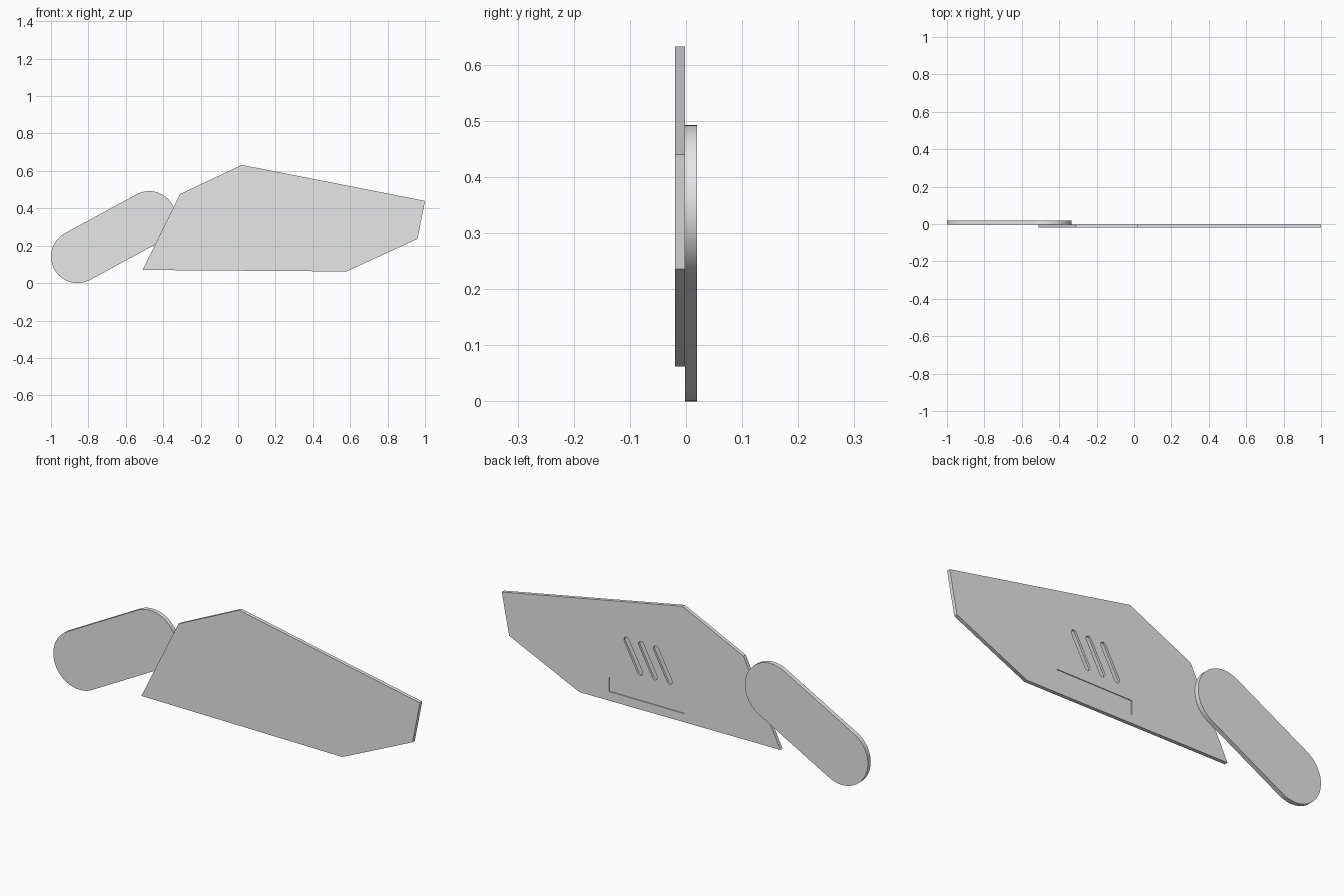
import bpy, bmesh
from math import radians, pi, cos, sin, atan2
from mathutils import Vector

default = bpy.data.objects.get("Cube")
if default:
    bpy.data.objects.remove(default)

# Single grey material
grey = bpy.data.materials.new("plain_grey")
grey.use_nodes = True
colour = (0.8, 0.8, 0.8, 1)
grey.diffuse_color = colour
grey.node_tree.nodes["Principled BSDF"].inputs["Base Color"].default_value = colour


def slab(name, outline, front, back):
    """Extrude an (x, z) outline from y = front to y = back."""
    bm = bmesh.new()
    face = bm.faces.new([bm.verts.new((x, front, z)) for x, z in outline])
    out = bmesh.ops.extrude_face_region(bm, geom=[face])
    moved = [v for v in out["geom"] if isinstance(v, bmesh.types.BMVert)]
    bmesh.ops.translate(bm, verts=moved, vec=(0, back - front, 0))
    bmesh.ops.recalc_face_normals(bm, faces=bm.faces)
    mesh = bpy.data.meshes.new(name)
    bm.to_mesh(mesh)
    bm.free()
    mesh.materials.append(grey)
    obj = bpy.data.objects.new(name, mesh)
    bpy.context.collection.objects.link(obj)
    return obj


def capsule(a, b, radius, steps):
    """Rounded-end outline around the segment a-b."""
    a, b = Vector(a), Vector(b)
    heading = atan2(b.y - a.y, b.x - a.x)
    points = []
    for centre, start in ((b, heading - pi / 2), (a, heading + pi / 2)):
        for i in range(steps + 1):
            t = start + pi * i / steps
            points.append((centre.x + radius * cos(t), centre.y + radius * sin(t)))
    return points


FRONT, SEAM, BACK = -0.0195, -0.002, 0.0195

# Rounded arm behind the plate
arm = slab("rounded_arm", capsule((-0.858, 0.142), (-0.475, 0.35), 0.142, 32), SEAM, BACK)

# Angular main plate
plate = slab("main_plate", [(-0.51, 0.07), (0.58, 0.062), (0.96, 0.236), (1.0, 0.44),
                            (0.02, 0.632), (-0.31, 0.476)], FRONT, SEAM)

# Cutters: three slanted slots and a shallow rectangular recess in the back
cutters = [slab(f"slot_cutter_{i}",
                capsule((0.09 + 0.08 * i, 0.245), (0.165 + 0.08 * i, 0.385), 0.014, 10),
                SEAM - 0.01, SEAM + 0.02) for i in range(3)]
cutters.append(slab("recess_cutter", [(0.01, 0.108), (0.418, 0.108), (0.418, 0.176),
                                      (0.01, 0.176)], SEAM - 0.004, SEAM + 0.02))
for cutter in cutters:
    cutter.hide_render = True
    cut = plate.modifiers.new(cutter.name, "BOOLEAN")
    cut.operation, cut.solver, cut.object = "DIFFERENCE", "EXACT", cutter

# Bake the cuts and drop the cutters
bpy.context.view_layer.update()
baked = bpy.data.meshes.new_from_object(plate.evaluated_get(bpy.context.evaluated_depsgraph_get()))
plate.modifiers.clear()
plate.data = baked
for cutter in cutters:
    bpy.data.objects.remove(cutter)

# Smooth the rounded walls, keep the rims crisp
for obj in (arm, plate):
    bpy.ops.object.select_all(action="DESELECT")
    obj.select_set(True)
    bpy.context.view_layer.objects.active = obj
    bpy.ops.object.shade_smooth_by_angle(angle=radians(30))
